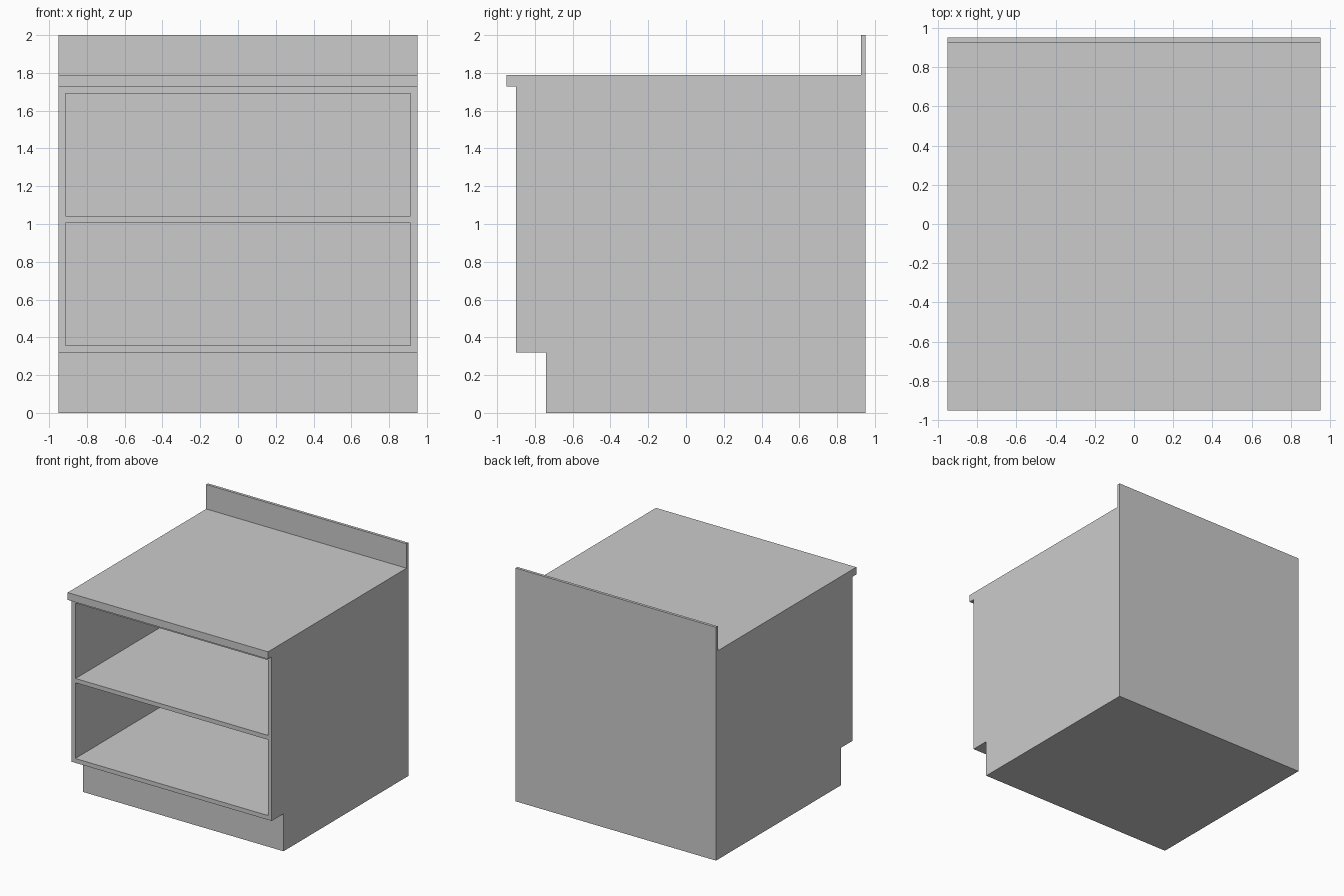
import bpy
import bmesh
from mathutils import Vector

if "Cube" in bpy.data.objects:
    bpy.data.objects.remove(bpy.data.objects["Cube"])

HALF_W = 0.95      # half of the overall width
PANEL = 0.037      # panel thickness
FRONT = -0.90      # front plane of the carcass
CAVITY_BACK = 0.913


def finish(name, bm):
    bmesh.ops.recalc_face_normals(bm, faces=bm.faces)
    mesh = bpy.data.meshes.new(name)
    bm.to_mesh(mesh)
    bm.free()
    obj = bpy.data.objects.new(name, mesh)
    bpy.context.collection.objects.link(obj)
    return obj


# Cabinet body: side profile (y, z) with toe kick, counter lip and backsplash
profile = [(-0.74, 0), (0.95, 0), (0.95, 2.0), (0.926, 2.0), (0.926, 1.79),
           (-0.95, 1.79), (-0.95, 1.727), (FRONT, 1.727), (FRONT, 0.321), (-0.74, 0.321)]
bm = bmesh.new()
side = bm.faces.new([bm.verts.new((-HALF_W, y, z)) for y, z in profile])
ext = bmesh.ops.extrude_face_region(bm, geom=[side])
bmesh.ops.translate(bm, vec=(2 * HALF_W, 0, 0),
                    verts=[v for v in ext["geom"] if isinstance(v, bmesh.types.BMVert)])
bmesh.ops.recalc_face_normals(bm, faces=bm.faces)

# Open cavity: inset the carcass front and push it back
front = next(f for f in bm.faces if all(abs(v.co.y - FRONT) < 1e-4 for v in f.verts))
bmesh.ops.inset_region(bm, faces=[front], thickness=PANEL, use_even_offset=True)
back = bmesh.ops.extrude_discrete_faces(bm, faces=[front])["faces"][0]
bmesh.ops.translate(bm, vec=(0, CAVITY_BACK - FRONT, 0), verts=back.verts)
finish("cabinet_body", bm)

# Middle shelf, fitted between the side panels
low = Vector((-HALF_W + PANEL, FRONT + 0.005, 1.005))
high = Vector((HALF_W - PANEL, CAVITY_BACK, 1.042))
bm = bmesh.new()
bmesh.ops.create_cube(bm, size=1)
bmesh.ops.scale(bm, vec=high - low, verts=bm.verts)
bmesh.ops.translate(bm, vec=(low + high) / 2, verts=bm.verts)
finish("shelf", bm)
